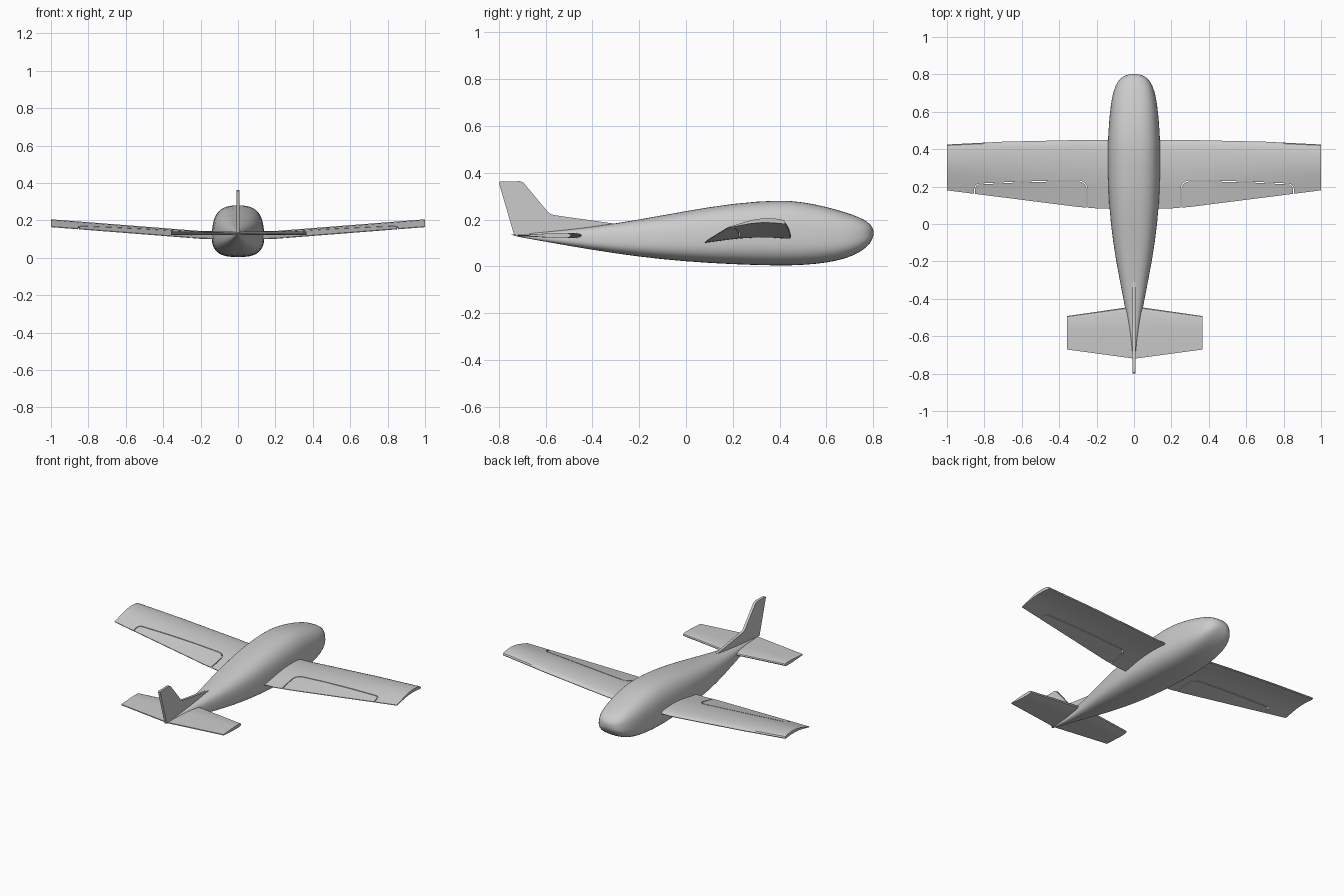
import bpy, bmesh
from math import sin, cos, pi, radians, copysign
from mathutils import Vector

cube = bpy.data.objects.get("Cube")
if cube:
    bpy.data.objects.remove(cube)

grey = bpy.data.materials.new("light_grey")
grey.use_nodes = True
grey.diffuse_color = (0.6, 0.6, 0.6, 1)
grey.node_tree.nodes["Principled BSDF"].inputs["Base Color"].default_value = (0.6, 0.6, 0.6, 1)


def loft(name, rings):
    """Skin a list of closed rings and cap both ends."""
    bm = bmesh.new()
    loops = [[bm.verts.new(p) for p in ring] for ring in rings]
    n = len(loops[0])
    for a, b in zip(loops, loops[1:]):
        for i in range(n):
            j = (i + 1) % n
            bm.faces.new((a[i], a[j], b[j], b[i]))
    bm.faces.new(loops[0])
    bm.faces.new(loops[-1])
    bmesh.ops.recalc_face_normals(bm, faces=bm.faces)
    mesh = bpy.data.meshes.new(name)
    bm.to_mesh(mesh)
    bm.free()
    mesh.materials.append(grey)
    obj = bpy.data.objects.new(name, mesh)
    bpy.context.collection.objects.link(obj)
    return obj


def activate(obj):
    bpy.ops.object.select_all(action='DESELECT')
    obj.select_set(True)
    bpy.context.view_layer.objects.active = obj


def smooth(obj, angle):
    activate(obj)
    bpy.ops.object.shade_smooth_by_angle(angle=radians(angle))


def lerp_table(table, x):
    for (x0, v0), (x1, v1) in zip(table, table[1:]):
        if x <= x1:
            return v0 + (v1 - v0) * (x - x0) / (x1 - x0)
    return table[-1][1]


# Fuselage: y, half width, bottom z, top z
stations = [
    (-0.75, 0.003, 0.132, 0.138), (-0.6, 0.019, 0.105, 0.146),
    (-0.4, 0.056, 0.070, 0.168), (-0.2, 0.096, 0.040, 0.200),
    (0.0, 0.125, 0.020, 0.237), (0.2, 0.139, 0.008, 0.270),
    (0.4, 0.141, 0.002, 0.285), (0.5, 0.136, 0.005, 0.276),
    (0.6, 0.128, 0.014, 0.255), (0.68, 0.117, 0.032, 0.232),
    (0.74, 0.100, 0.057, 0.211), (0.78, 0.074, 0.088, 0.189),
    (0.797, 0.042, 0.115, 0.168), (0.802, 0.012, 0.135, 0.152),
]


def body_ring(y, w, lo, hi, n=32):
    ring = []
    for k in range(n):
        c, s = cos(2 * pi * k / n), sin(2 * pi * k / n)
        u = copysign(abs(c) ** 0.72, c)
        v = copysign(abs(s) ** 0.72, s)
        ring.append((w * u * (1 - 0.08 * v), y, (lo + hi) / 2 + (hi - lo) / 2 * v))
    return ring


fuselage = loft("fuselage", [body_ring(*s) for s in stations])
smooth(fuselage, 60)
fuselage.modifiers.new("smooth_skin", 'SUBSURF').levels = 1
fuselage.modifiers["smooth_skin"].render_levels = 1

# Wing: cambered section (chord fraction, height) lofted along the dihedral
section = [(0, 0.022), (0.02, 0.030), (0.08, 0.036), (0.2, 0.040), (0.35, 0.041),
           (0.5, 0.037), (0.65, 0.029), (0.82, 0.016), (1, 0.003),
           (1, -0.001), (0.8, 0.009), (0.6, 0.018), (0.4, 0.022),
           (0.2, 0.021), (0.06, 0.017), (0.01, 0.017)]
lead = [(0, 0.445), (0.25, 0.450), (0.7, 0.440), (1, 0.425)]
trail = [(0, 0.078), (0.25, 0.085), (1, 0.180)]
rise = [(0, 0.100), (0.18, 0.101), (1, 0.165)]


def wing_ring(x):
    a = abs(x)
    le, te, z = (lerp_table(t, a) for t in (lead, trail, rise))
    return [(x, le + (te - le) * t, z + h) for t, h in section]


wing = loft("wing", [wing_ring(i / 10) for i in range(-10, 11)])


# Aileron gaps: a narrow ribbon with rounded corners cut through the wing
def corner(cx, cy, r, start):
    return [Vector((cx + r * cos(start - a * pi / 8), cy + r * sin(start - a * pi / 8)))
            for a in range(5)]


path = ([Vector((0.251, 0.03))] + corner(0.296, 0.185, 0.045, pi)
        + [Vector((0.45, 0.229)), Vector((0.65, 0.223))]
        + corner(0.825, 0.187, 0.027, pi / 2) + [Vector((0.852, 0.06))])


def ribbon_ring(i, side, half=0.0025):
    d = (path[min(i + 1, len(path) - 1)] - path[max(i - 1, 0)]).normalized()
    n = Vector((-d.y, d.x)) * half
    a, b = path[i] + n, path[i] - n
    return [(side * a.x, a.y, 0), (side * b.x, b.y, 0),
            (side * b.x, b.y, 0.4), (side * a.x, a.y, 0.4)]


for side in (1, -1):
    cutter = loft("aileron_gap_cutter", [ribbon_ring(i, side) for i in range(len(path))])
    cutter.hide_render = True
    cut = wing.modifiers.new("aileron_gap", 'BOOLEAN')
    cut.operation = 'DIFFERENCE'
    cut.solver = 'EXACT'
    cut.object = cutter
    activate(wing)
    bpy.ops.object.modifier_apply(modifier=cut.name)
    bpy.data.objects.remove(cutter)
smooth(wing, 35)

# Tailplane: thin symmetric section, tapered towards the tips
tail_section = [(0, 0), (0.02, 0.006), (0.08, 0.010), (0.4, 0.010), (1, 0.003),
                (1, -0.003), (0.4, -0.010), (0.08, -0.010), (0.02, -0.006)]
tailplane = loft("tailplane", [
    [(x, le + (te - le) * t, 0.132 + h) for t, h in tail_section]
    for x, le, te in ((-0.357, -0.492, -0.671), (0.003, -0.440, -0.720),
                      (0.367, -0.492, -0.671))])
smooth(tailplane, 30)

# Fin with the long fillet running forward along the spine
outline = [(-0.735, 0.135), (-0.8, 0.358), (-0.795, 0.362), (-0.71, 0.364),
           (-0.695, 0.358), (-0.59, 0.232), (-0.575, 0.222), (-0.55, 0.217),
           (-0.31, 0.183), (-0.31, 0.15)]
fin = loft("fin", [[(x, y, z) for y, z in outline] for x in (-0.007, 0.009)])
smooth(fin, 30)
